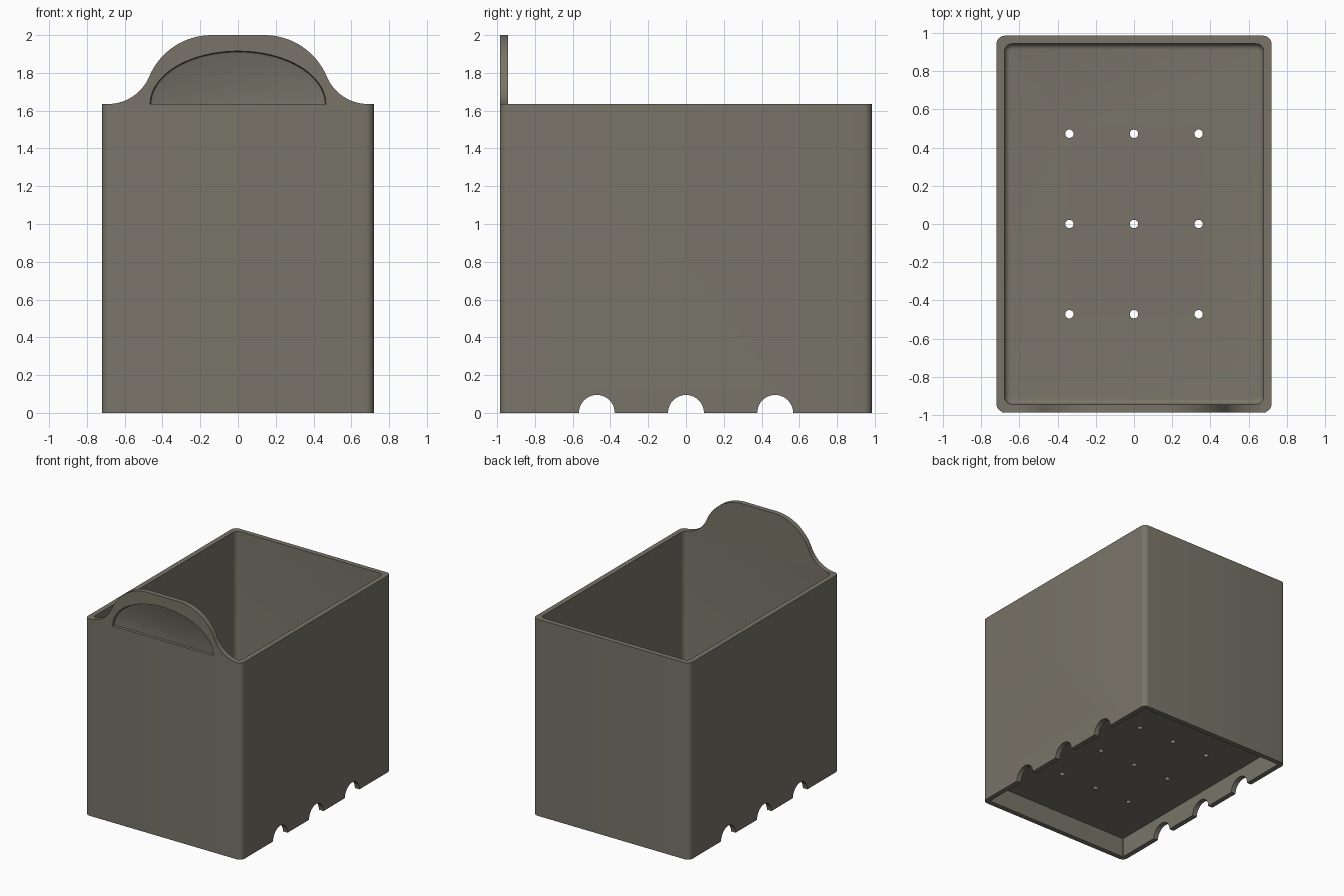
import bpy, bmesh, math

if "Cube" in bpy.data.objects:
    bpy.data.objects.remove(bpy.data.objects["Cube"])

HX, HY, RIM = 0.72, 0.985, 1.635    # half width, half length, rim height
WALL = 0.042                        # wall thickness
FLOOR_LOW, FLOOR_TOP = 0.163, 0.205

paint = bpy.data.materials.new("warm grey")
paint.diffuse_color = (0.19, 0.175, 0.14, 1)
paint.use_nodes = True
paint.node_tree.nodes["Principled BSDF"].inputs["Base Color"].default_value = paint.diffuse_color


def make_object(name, bm):
    bmesh.ops.recalc_face_normals(bm, faces=bm.faces)
    mesh = bpy.data.meshes.new(name)
    bm.to_mesh(mesh)
    bm.free()
    mesh.materials.append(paint)
    obj = bpy.data.objects.new(name, mesh)
    bpy.context.collection.objects.link(obj)
    return obj


def loft(bm, rings):
    """Skin closed rings of equal length and cap both ends."""
    loops = [[bm.verts.new(p) for p in ring] for ring in rings]
    for a, b in zip(loops, loops[1:]):
        for i in range(len(a)):
            j = (i + 1) % len(a)
            bm.faces.new((a[i], a[j], b[j], b[i]))
    bm.faces.new(loops[0])
    bm.faces.new(loops[-1])


def rounded_rect(hx, hy, r, z, n=6):
    pts = []
    for k, (sx, sy) in enumerate([(1, 1), (-1, 1), (-1, -1), (1, -1)]):
        for i in range(n + 1):
            a = math.pi / 2 * (k + i / n)
            pts.append((sx * (hx - r) + r * math.cos(a),
                        sy * (hy - r) + r * math.sin(a), z))
    return pts


def disc(r, n):
    return [(r * math.cos(2 * math.pi * i / n), r * math.sin(2 * math.pi * i / n))
            for i in range(n)]


def cut(target, bm):
    cutter = make_object("cutter", bm)
    cutter.hide_render = True
    mod = target.modifiers.new("cut", 'BOOLEAN')
    mod.operation, mod.solver, mod.object = 'DIFFERENCE', 'EXACT', cutter
    bpy.ops.object.select_all(action='DESELECT')
    bpy.context.view_layer.objects.active = target
    target.select_set(True)
    bpy.ops.object.modifier_apply(modifier=mod.name)
    bpy.data.objects.remove(cutter)


def shade(obj):
    bpy.ops.object.select_all(action='DESELECT')
    bpy.context.view_layer.objects.active = obj
    obj.select_set(True)
    bpy.ops.object.shade_smooth_by_angle(angle=math.radians(30))


# Planter body: rounded block, hollowed from above and below
bm = bmesh.new()
loft(bm, [rounded_rect(HX, HY, 0.045, z) for z in (0, RIM)])
body = make_object("planter_body", bm)

# Inner cavity with a filleted floor edge
F = 0.03
ix, iy = HX - WALL, HY - WALL
rings = []
for i in range(6):
    a = math.pi / 2 * i / 5
    d = F * (1 - math.sin(a))
    rings.append(rounded_rect(ix - d, iy - d, 0.04 - d,
                              FLOOR_TOP + F * (1 - math.cos(a))))
rings.append(rounded_rect(ix, iy, 0.04, RIM + 0.1))
bm = bmesh.new()
loft(bm, rings)
cut(body, bm)

# Recess under the floor
bm = bmesh.new()
loft(bm, [rounded_rect(ix, iy, 0.005, z, 1) for z in (-0.1, FLOOR_LOW)])
cut(body, bm)

# Drain holes in the floor
bm = bmesh.new()
for x in (-0.338, 0, 0.338):
    for y in (-0.472, 0, 0.472):
        loft(bm, [[(x + u, y + v, z) for u, v in disc(0.022, 20)]
                  for z in (0.1, 0.3)])
cut(body, bm)

# Half-round notches along the foot of both long sides
bm = bmesh.new()
for y in (-0.472, 0, 0.472):
    loft(bm, [[(x, y + u, v) for u, v in disc(0.095, 40)] for x in (-1, 1)])
cut(body, bm)
shade(body)

# Raised front tab: flat top, convex shoulders flowing into concave feet
R, r, top_x, foot_x = 0.358, 0.239, 0.14, 0.69
lean = math.atan2(foot_x - top_x, RIM + r - (2 - R))
half = []
for i in range(17):
    a = lean * i / 16
    half.append((top_x + R * math.sin(a), 2 - R + R * math.cos(a)))
for i in range(1, 15):
    a = lean * (1 - i / 14)
    half.append((foot_x - r * math.sin(a), RIM + r - r * math.cos(a)))
outline = half + [(-x, z) for x, z in reversed(half)]
bm = bmesh.new()
loft(bm, [[(x, y, z) for x, z in outline] for y in (-HY, -HY + WALL)])
tab = make_object("front_tab", bm)

# Shallow half-oval recess in the tab face, rounded at its back edge
rings = []
for y, d in ((-HY - 0.05, 0), (-HY + 0.012, 0), (-HY + 0.02, 0.004), (-HY + 0.025, 0.013)):
    arch = [((0.465 - d) * math.cos(math.pi * i / 48), y,
             RIM + (0.28 - d) * math.sin(math.pi * i / 48)) for i in range(49)]
    rings.append(arch + [(-0.465 + d, y, RIM - 0.05), (0.465 - d, y, RIM - 0.05)])
bm = bmesh.new()
loft(bm, rings)
cut(tab, bm)
shade(tab)
